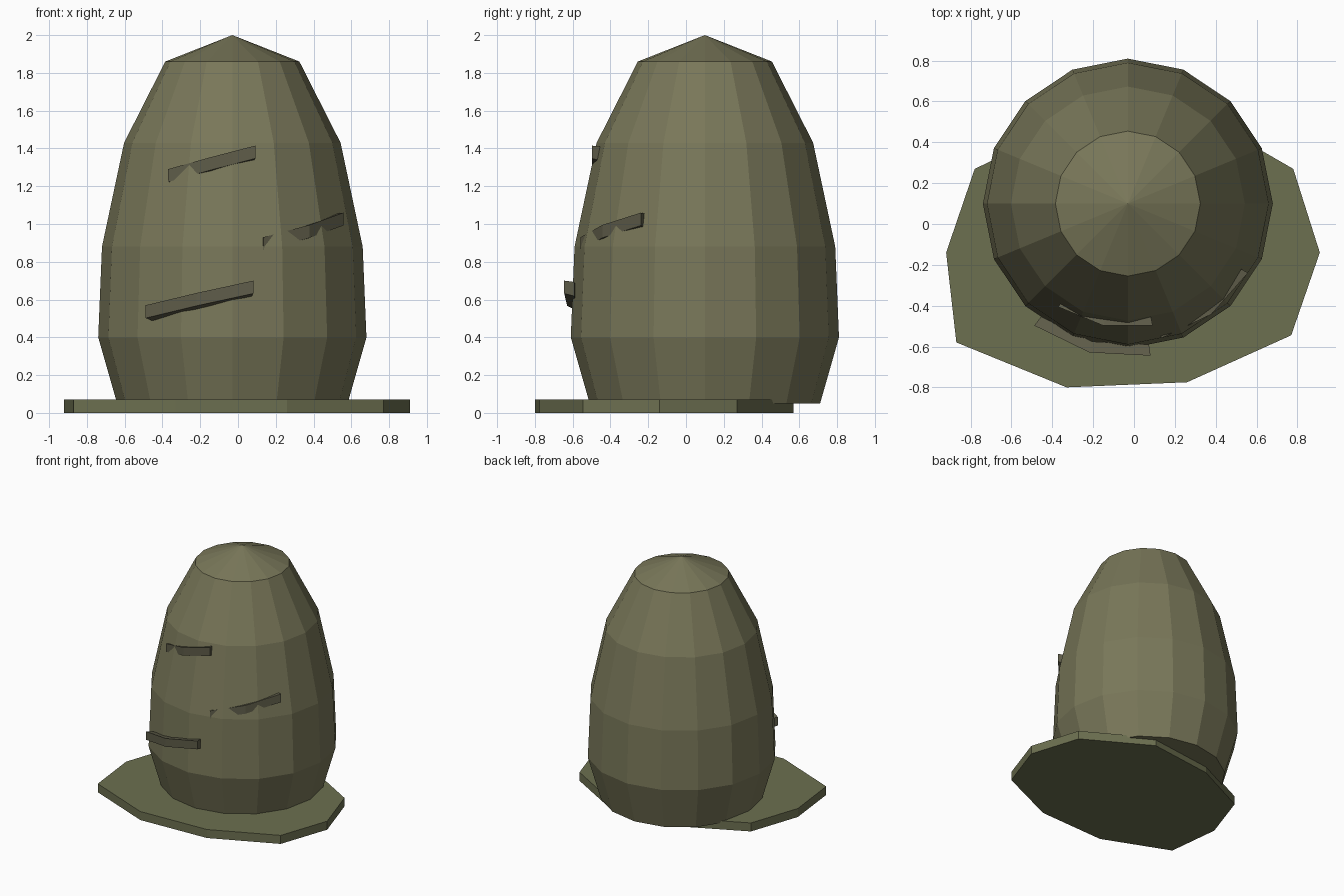
import bpy, bmesh
from math import cos, sin, radians

if "Cube" in bpy.data.objects:
    bpy.data.objects.remove(bpy.data.objects["Cube"])

CX, CY = -0.03, 0.10   # axis of the domed body


def material(name, rgb):
    m = bpy.data.materials.new(name)
    m.diffuse_color = (*rgb, 1)
    m.use_nodes = True
    m.node_tree.nodes["Principled BSDF"].inputs["Base Color"].default_value = m.diffuse_color
    return m


def finish(name, bm, mat):
    bmesh.ops.recalc_face_normals(bm, faces=bm.faces)
    me = bpy.data.meshes.new(name)
    bm.to_mesh(me)
    bm.free()
    me.materials.append(mat)
    ob = bpy.data.objects.new(name, me)
    bpy.context.collection.objects.link(ob)
    return ob


def polar(r, deg, z):
    a = radians(deg)
    return (CX + r * cos(a), CY + r * sin(a), z)


def bridge(bm, a, b):
    n = len(a)
    for i in range(n):
        j = (i + 1) % n
        bm.faces.new((a[i], a[j], b[j], b[i]))


body_mat = material("olive", (0.19, 0.185, 0.1))
base_mat = material("moss", (0.15, 0.16, 0.08))
band_mat = material("dark_olive", (0.115, 0.11, 0.068))

# Domed body: 16-sided lathe closed by a shallow cone
SIDES = 16
profile = [(0.61, 0.05), (0.71, 0.40), (0.69, 0.88), (0.573, 1.43), (0.355, 1.86)]
bm = bmesh.new()
rings = [[bm.verts.new(polar(r, 360 * i / SIDES, z)) for i in range(SIDES)]
         for r, z in profile]
for lo, hi in zip(rings, rings[1:]):
    bridge(bm, lo, hi)
bm.faces.new(rings[0])
apex = bm.verts.new((CX, CY, 2.0))
for i in range(SIDES):
    bm.faces.new((rings[-1][i], rings[-1][(i + 1) % SIDES], apex))
finish("domed_body", bm, body_mat)

# Irregular ten-sided ground slab
outline = [(0.91, -0.14), (0.78, 0.27), (0.26, 0.57), (-0.30, 0.50), (-0.78, 0.27),
           (-0.92, -0.14), (-0.87, -0.58), (-0.33, -0.80), (0.26, -0.775), (0.77, -0.545)]
bm = bmesh.new()
low, top = [[bm.verts.new((x, y, z)) for x, y in outline] for z in (0, 0.07)]
bridge(bm, low, top)
bm.faces.new(low)
bm.faces.new(top)
finish("ground_slab", bm, base_mat)


# Slanted bands wrapped over the front, partly sunk into the body
def band(name, radius, start, end, z0, z1):
    section = [(0, 0.04), (0, -0.028), (-0.055, -0.042), (-0.055, 0.033)]
    bm = bmesh.new()
    loops = []
    for t in (0, 0.5, 1):
        deg, z = start + (end - start) * t, z0 + (z1 - z0) * t
        loops.append([bm.verts.new(polar(radius + dr, deg, z + dz)) for dr, dz in section])
    for a, b in zip(loops, loops[1:]):
        bridge(bm, a, b)
    bm.faces.new(loops[0])
    bm.faces.new(loops[-1])
    finish(name, bm, band_mat)


band("lower_band", 0.753, 232.5, 278.5, 0.53, 0.66)
band("middle_band", 0.679, 284, 330, 0.89, 1.02)
band("upper_band", 0.61, 236, 281.5, 1.25, 1.375)
